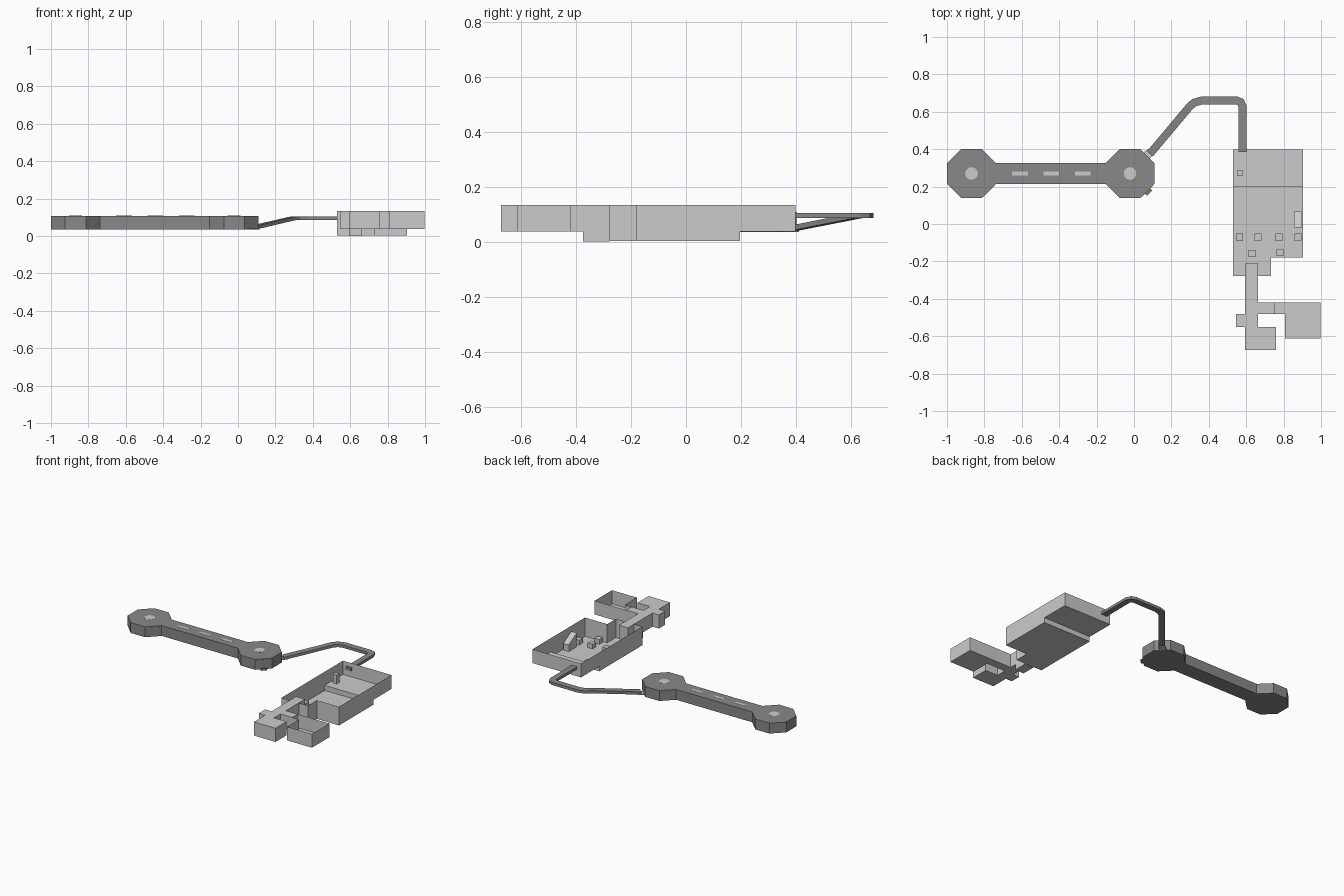
import bpy, bmesh, math
from mathutils import Vector

if "Cube" in bpy.data.objects:
    bpy.data.objects.remove(bpy.data.objects["Cube"])


def finish(name, bm, mat=None):
    bmesh.ops.recalc_face_normals(bm, faces=bm.faces)
    me = bpy.data.meshes.new(name)
    bm.to_mesh(me)
    bm.free()
    ob = bpy.data.objects.new(name, me)
    bpy.context.collection.objects.link(ob)
    if mat:
        me.materials.append(mat)
    return ob


def prism(name, pts, z0, z1, floor=True, roof=True, mat=None):
    """Upright walls around an outline, with optional floor and roof."""
    bm = bmesh.new()
    lo = [bm.verts.new((x, y, z0)) for x, y in pts]
    hi = [bm.verts.new((x, y, z1)) for x, y in pts]
    n = len(pts)
    for i in range(n):
        j = (i + 1) % n
        bm.faces.new((lo[i], lo[j], hi[j], hi[i]))
    if floor:
        bm.faces.new(lo[::-1])
    if roof:
        bm.faces.new(hi)
    return finish(name, bm, mat)


def rect(x0, x1, y0, y1):
    return [(x0, y0), (x1, y0), (x1, y1), (x0, y1)]


def material(name, col):
    m = bpy.data.materials.new(name)
    m.diffuse_color = (*col, 1)
    m.use_nodes = True
    m.node_tree.nodes["Principled BSDF"].inputs["Base Color"].default_value = m.diffuse_color
    return m


dark = material("dark_grey", (0.25, 0.25, 0.25))
brown = material("brown", (0.40, 0.18, 0.07))

# Two octagonal halls joined by a straight passage, one closed outline
R, E, CY = 0.131, 0.055, 0.27
L, C = -0.869, -0.021
half = [(L + R, CY + E), (L + E, CY + R), (L - E, CY + R), (L - R, CY + E),
        (L - R, CY - E), (L - E, CY - R), (L + E, CY - R), (L + R, CY - E)]
other = [(L + C - x, 2 * CY - y) for x, y in half]
prism("twin_halls", half + other, 0.036, 0.108, mat=dark)

# Round and strip roof lights
for i, x in enumerate((L, C)):
    disc = [(x + 0.034 * math.cos(a * math.tau / 12),
             CY + 0.034 * math.sin(a * math.tau / 12)) for a in range(12)]
    prism(f"round_light_{i}", disc, 0.105, 0.109)
for i in range(3):
    x = -0.61 + i * 0.168
    prism(f"strip_light_{i}", rect(x - 0.042, x + 0.042, 0.26, 0.28), 0.105, 0.109)

# Door panels on the south-east corners, and the brown sill
d = Vector((1, -1)).normalized()
t = Vector((1, 1)).normalized()


def slanted(c, w, depth):
    return [tuple(c + t * a * w + d * b * depth)
            for a, b in ((-1, -1), (1, -1), (1, 1), (-1, 1))]


for i, x in enumerate((L, C)):
    c = Vector((x + (R + E) / 2, CY - (R + E) / 2))
    prism(f"hall_door_{i}", slanted(c, 0.042, 0.002), 0.04, 0.102, mat=dark)
prism("brown_sill", slanted(c + d * 0.008, 0.02, 0.009), 0.034, 0.044, mat=brown)

# Flat landing at the start of the bridge
prism("bridge_landing", [(0.04, 0.375), (0.075, 0.34), (0.115, 0.385), (0.09, 0.41)],
      0.036, 0.045)

# Bridge: flat rectangular section swept along a bent path
path = [(0.085, 0.375, 0.046), (0.295, 0.625, 0.095), (0.32, 0.648, 0.095),
        (0.36, 0.66, 0.095), (0.55, 0.66, 0.095), (0.57, 0.652, 0.095),
        (0.58, 0.63, 0.095), (0.58, 0.385, 0.095)]
P = [Vector(p) for p in path]
bm = bmesh.new()
rings = []
for i, p in enumerate(P):
    a = P[i] - P[i - 1] if i else P[1] - P[0]
    b = P[i + 1] - P[i] if i < len(P) - 1 else a
    a.z = b.z = 0
    m = (a.normalized() + b.normalized()).normalized()
    s = Vector((-m.y, m.x, 0)) * 0.021 / max(m.dot(a.normalized()), 0.5)
    up = Vector((0, 0, 0.0095))
    rings.append([bm.verts.new(p + q) for q in (s - up, s + up, -s + up, -s - up)])
for r0, r1 in zip(rings, rings[1:]):
    for k in range(4):
        bm.faces.new((r0[k], r0[(k + 1) % 4], r1[(k + 1) % 4], r1[k]))
bm.faces.new(rings[0])
bm.faces.new(rings[-1])
finish("bent_bridge", bm, dark)

# Main open-topped room: high walls, raised back floor, sunken front floor
Z0, Z1, Z2 = 0.003, 0.038, 0.133
front = [(0.53, -0.278), (0.733, -0.278), (0.733, -0.18), (0.904, -0.18)]
prism("main_walls", front + [(0.904, 0.398), (0.53, 0.398)], Z1, Z2, False, False)
prism("sunken_floor", front + [(0.904, 0.197), (0.53, 0.197)], Z0, Z1, True, False)
prism("raised_floor", rect(0.53, 0.904, 0.197, 0.398), Z1 - 0.001, Z1, False, True)

# Closed corridor with south chamber and west alcove
prism("corridor", [(0.594, -0.673), (0.76, -0.673), (0.76, -0.55), (0.663, -0.55),
                   (0.663, -0.48), (0.754, -0.48), (0.754, -0.42), (0.663, -0.42),
                   (0.663, -0.21), (0.594, -0.21), (0.594, -0.48), (0.545, -0.48),
                   (0.545, -0.55), (0.594, -0.55)], Z1, Z2)
prism("corridor_step", rect(0.594, 0.663, -0.375, -0.278), 0.0, Z1)

# Open-topped east room
prism("east_room", [(0.807, -0.612), (0.998, -0.612), (0.998, -0.42), (0.754, -0.42),
                    (0.754, -0.48), (0.807, -0.48)], Z1, Z2, True, False)

# Furniture: post on the raised floor, crates, wedge console
prism("post", rect(0.55, 0.58, 0.257, 0.287), Z1, 0.10)
crates = [(0.565, -0.071), (0.662, -0.071), (0.775, -0.071), (0.877, -0.071),
          (0.63, -0.157), (0.78, -0.152)]
for i, (x, y) in enumerate(crates):
    prism(f"crate_{i}", rect(x - 0.019, x + 0.019, y - 0.019, y + 0.019), Z0, 0.036)
wedge = prism("wedge_console", rect(0.856, 0.898, -0.02, 0.067), Z0, 0.1)
for v in wedge.data.vertices:
    if v.co.z > 0.05 and v.co.y > 0:
        v.co.z = 0.05
